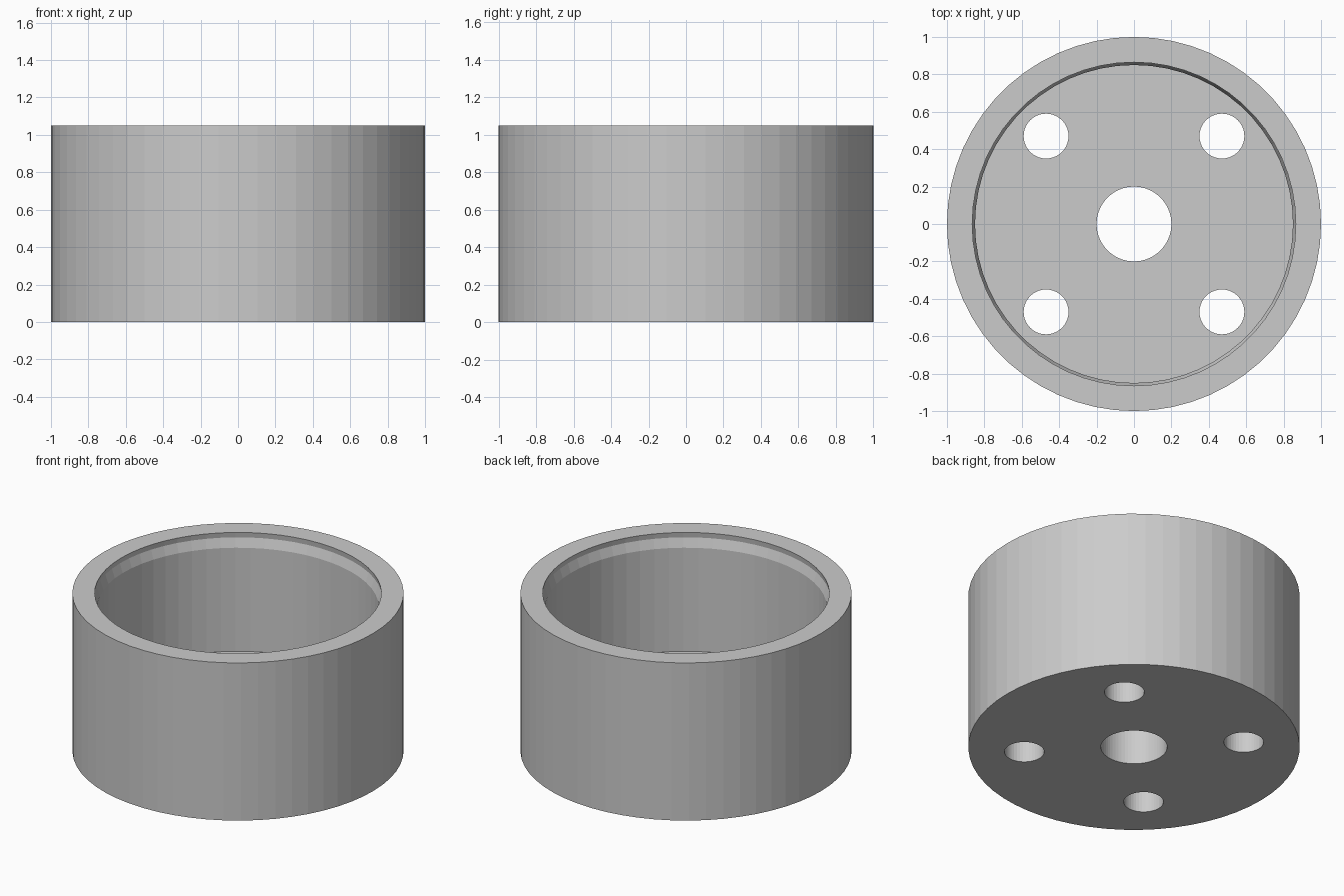
import bpy, bmesh, math

if "Cube" in bpy.data.objects:
    bpy.data.objects.remove(bpy.data.objects["Cube"])

SEGMENTS = 60
HEIGHT = 1.05
FLOOR = 0.265

grey = bpy.data.materials.new("light_grey")
grey.diffuse_color = (0.6, 0.6, 0.6, 1)
grey.use_nodes = True
grey.node_tree.nodes["Principled BSDF"].inputs["Base Color"].default_value = grey.diffuse_color


def lathe(name, profile, segments):
    """Revolve a closed (radius, z) profile around the z axis."""
    bm = bmesh.new()
    rings = []
    for i in range(segments):
        a = 2 * math.pi * i / segments
        rings.append([bm.verts.new((r * math.cos(a), r * math.sin(a), z))
                      for r, z in profile])
    n = len(profile)
    for i in range(segments):
        p, q = rings[i], rings[(i + 1) % segments]
        for j in range(n):
            k = (j + 1) % n
            bm.faces.new((p[j], q[j], q[k], p[k]))
    bmesh.ops.recalc_face_normals(bm, faces=bm.faces)
    mesh = bpy.data.meshes.new(name)
    bm.to_mesh(mesh)
    bm.free()
    mesh.materials.append(grey)
    obj = bpy.data.objects.new(name, mesh)
    bpy.context.collection.objects.link(obj)
    return obj


# Cup body: outer wall, rim with shallow inner seat, thick floor, centre bore
cup = lathe("round_cup", [
    (0.20, 0), (1.0, 0), (1.0, HEIGHT),
    (0.865, HEIGHT), (0.87, 1.015), (0.85, 0.955),
    (0.85, FLOOR), (0.20, FLOOR),
], SEGMENTS)

# Four bolt holes through the floor, all in one cutter
bm = bmesh.new()
for sx in (-1, 1):
    for sy in (-1, 1):
        made = bmesh.ops.create_cone(bm, cap_ends=True, segments=40,
                                     radius1=0.12, radius2=0.12, depth=0.8)
        bmesh.ops.translate(bm, verts=made["verts"],
                            vec=(0.47 * sx, 0.47 * sy, 0.1))
mesh = bpy.data.meshes.new("bolt_hole_cutter")
bm.to_mesh(mesh)
bm.free()
mesh.materials.append(grey)
cutter = bpy.data.objects.new("bolt_hole_cutter", mesh)
bpy.context.collection.objects.link(cutter)
cutter.hide_render = True
cutter.display_type = 'WIRE'

holes = cup.modifiers.new("bolt_holes", 'BOOLEAN')
holes.operation = 'DIFFERENCE'
holes.solver = 'EXACT'
holes.object = cutter
